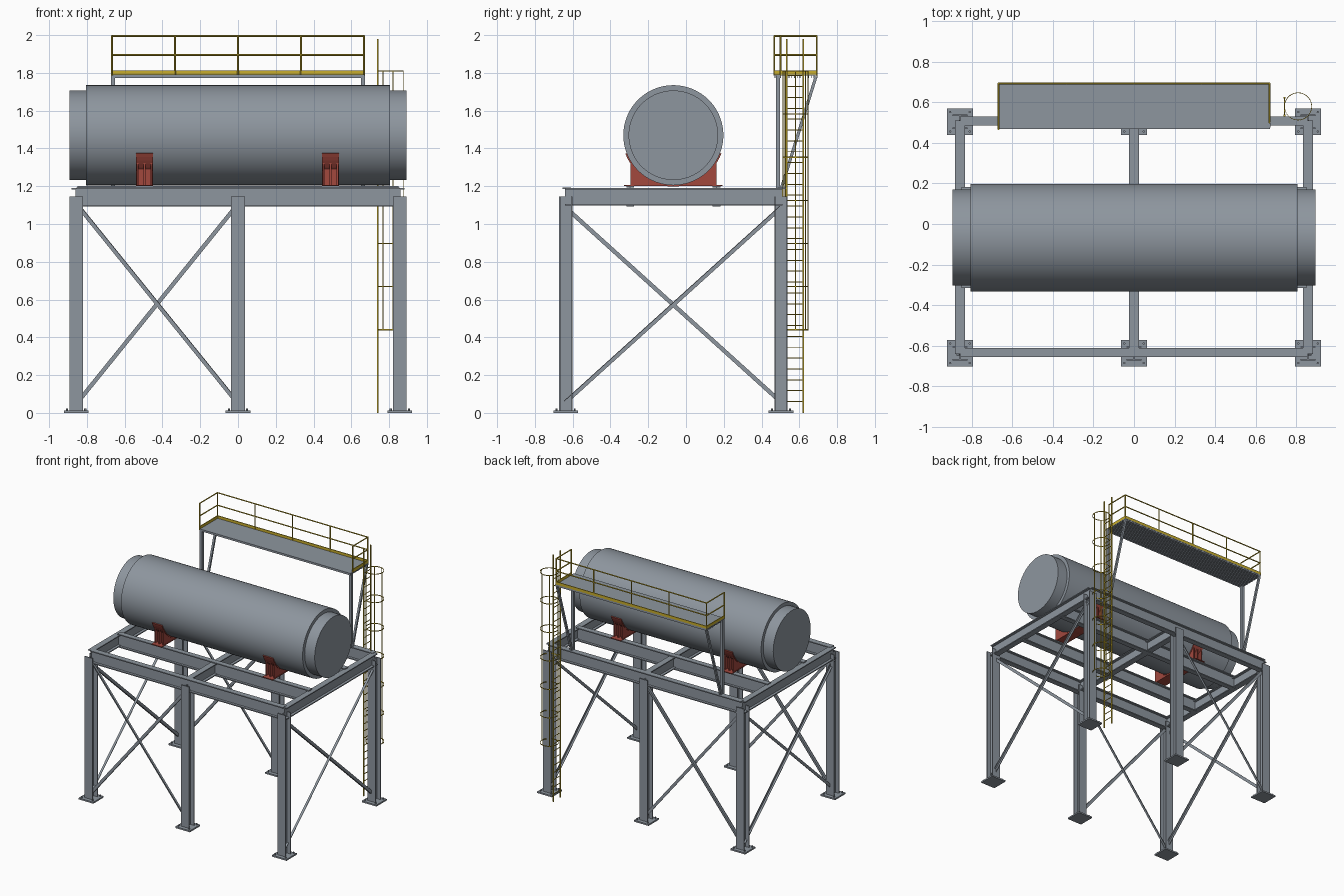
import bpy, bmesh, math
from mathutils import Vector

if "Cube" in bpy.data.objects:
    bpy.data.objects.remove(bpy.data.objects["Cube"])

def material(name, rgb):
    m = bpy.data.materials.new(name)
    m.diffuse_color = (*rgb, 1)
    m.use_nodes = True
    m.node_tree.nodes["Principled BSDF"].inputs["Base Color"].default_value = m.diffuse_color
    return m

GREY = material("steel_grey", (0.27, 0.305, 0.345))
RED = material("saddle_red", (0.36, 0.065, 0.048))
YELLOW = material("safety_yellow", (0.58, 0.42, 0.025))
X, Y, Z = Vector((1, 0, 0)), Vector((0, 1, 0)), Vector((0, 0, 1))

# ---- profiles ----
def rect(w, h):
    return [(-w/2, -h/2), (w/2, -h/2), (w/2, h/2), (-w/2, h/2)]

def ibeam(w, h, tf, tw):
    a, b, t, i = w/2, h/2, tw/2, h/2 - tf
    return [(-a, -b), (a, -b), (a, -i), (t, -i), (t, i), (a, i),
            (a, b), (-a, b), (-a, i), (-t, i), (-t, -i), (-a, -i)]

def ngon(r, n):
    return [(r*math.cos(2*math.pi*k/n), r*math.sin(2*math.pi*k/n)) for k in range(n)]

def arc(r, a0, a1, n):
    angles = [math.radians(a0 + (a1 - a0)*k/n) for k in range(n + 1)]
    return [(r*math.cos(a), r*math.sin(a)) for a in angles]

ANGLE = [(-.011, 0), (.011, 0), (.011, .004), (-.007, .004), (-.007, .018), (-.011, .018)]

# ---- one object made of straight sweeps: (profile, start, end, up) ----
def part(name, mat, sweeps, smooth=False):
    bm = bmesh.new()
    for prof, p0, p1, up in sweeps:
        p0, p1 = Vector(p0), Vector(p1)
        d = (p1 - p0).normalized()
        u = d.cross(up).normalized()
        v = u.cross(d)
        a, b = [[bm.verts.new(p + u*s + v*t) for s, t in prof] for p in (p0, p1)]
        n = len(prof)
        bm.faces.new(a[::-1])
        bm.faces.new(b)
        for k in range(n):
            bm.faces.new((a[k], a[(k+1) % n], b[(k+1) % n], b[k]))
    bmesh.ops.recalc_face_normals(bm, faces=bm.faces)
    me = bpy.data.meshes.new(name)
    bm.to_mesh(me)
    bm.free()
    me.materials.append(mat)
    ob = bpy.data.objects.new(name, me)
    bpy.context.collection.objects.link(ob)
    if smooth:
        bpy.ops.object.select_all(action='DESELECT')
        ob.select_set(True)
        bpy.context.view_layer.objects.active = ob
        bpy.ops.object.shade_smooth_by_angle(angle=math.radians(30))
    return ob

CX, YF, YB = .857, -.637, .503
feet = [(x, y) for x in (-CX, 0, CX) for y in (YF, YB)]

# Columns, base plates and anchor bolts
part("columns", GREY, [(ibeam(.072, .07, .007, .006), (x, y, .01), (x, y, 1.145), Y) for x, y in feet])
part("base_plates", GREY, [(rect(.13, .13), (x, y, 0), (x, y, .012), Y) for x, y in feet])
part("anchor_bolts", GREY, [(ngon(.006, 6), (x+i, y+j, .01), (x+i, y+j, .024), Y)
                            for x, y in feet for i in (-.048, .048) for j in (-.048, .048)])

# Deck beams
part("long_edge_beams", GREY, [(ibeam(.045, .1, .008, .006), (-.855, y, 1.143), (.855, y, 1.143), Z)
                               for y in (-.632, .508)])
part("cross_beams", GREY, [(ibeam(.048, .092, .008, .006), (x, -.64, 1.144), (x, .51, 1.144), Z)
                           for x in (-CX, 0, CX)])
TY, TZ, R = -.067, 1.47, .265
part("saddle_beams", GREY, [(ibeam(.042, .107, .008, .006), (-.85, TY+s, 1.1465), (.85, TY+s, 1.1465), Z)
                            for s in (-.228, .228)])

# Cross bracing: left bay front and back, both ends
part("long_braces", GREY, [b for y in (YF, YB) for b in (
    (ANGLE, (-.85, y, .055), (-.005, y, 1.1), Y),
    (ANGLE, (-.85, y, 1.1), (-.005, y, .055), -Y))])
part("end_braces", GREY, [b for x in (-CX, CX) for b in (
    (ANGLE, (x, -.64, .055), (x, .505, 1.09), X),
    (ANGLE, (x, -.64, 1.09), (x, .505, .055), -X))])

# Tank shell and stepped ends
part("tank_shell", GREY, [(ngon(R, 72), (-.805, TY, TZ), (.805, TY, TZ), Z)], True)
part("tank_ends", GREY, [(ngon(.237, 72), (s*.8, TY, TZ), (s*.893, TY, TZ), Z) for s in (-1, 1)], True)

# Saddles: base plate, ribs cut to the tank, back plates, wear band
low = math.degrees(math.acos(.228/.267))
web = [(-.228, -.268), (.228, -.268)] + arc(.267, -low, -180+low, 24)
band = arc(.272, -159, -21, 32) + arc(.264, -21, -159, 32)
for name, sx in (("left_saddle", -.495), ("right_saddle", .49)):
    sweeps = [(rect(.52, .006), (sx-.045, TY, 1.203), (sx+.045, TY, 1.203), Z),
              (band, (sx-.045, TY, TZ), (sx+.045, TY, TZ), Z)]
    sweeps += [(web, (sx+o-.005, TY, TZ), (sx+o+.005, TY, TZ), Z) for o in (-.036, 0, .036)]
    sweeps += [(rect(.008, .115), (sx-.036, TY+o, 1.26), (sx+.036, TY+o, 1.26), Z) for o in (-.2, .2)]
    part(name, RED, sweeps)

# Platform: deck, grating bars, posts and struts
P0, P1, PX = .467, .697, .67
part("platform_deck", GREY, [(rect(P1-P0, .006), (-PX, (P0+P1)/2, 1.788), (PX, (P0+P1)/2, 1.788), Z)])
part("grating_bars", GREY, [(rect(.004, .012), (-PX, P0+.004+k*.0148, 1.78), (PX, P0+.004+k*.0148, 1.78), Z)
                            for k in range(16)])
part("platform_posts", GREY, [(rect(.022, .022), (x, .487, 1.19), (x, .487, 1.786), Y) for x in (-.662, .662)])
part("platform_struts", GREY, [(rect(.016, .016), (x, .505, 1.19), (x, .688, 1.78), X) for x in (-.662, .662)])

# Toe boards and handrails
RY = .692
part("toe_boards", YELLOW,
     [(rect(.006, .024), (-PX, RY+.002, 1.8), (PX, RY+.002, 1.8), Z)] +
     [(rect(.006, .024), (s*.667, y, 1.8), (s*.667, RY, 1.8), Z) for s, y in ((-1, P0), (1, .5))])
bar = ngon(.0045, 8)
rails = [(bar, (x, RY, 1.785), (x, RY, 1.998), Y) for x in (-.667, -.333, 0, .333, .667)]
for s, y in ((-1, P0), (1, .5)):
    rails.append((bar, (s*.667, y, 1.785), (s*.667, y, 1.998), Y))
    rails += [(bar, (s*.667, y, z), (s*.667, RY, z), Z) for z in (1.895, 1.9955)]
rails += [(bar, (-PX, RY, z), (PX, RY, z), Z) for z in (1.895, 1.9955)]
part("handrails", YELLOW, rails, True)

# Ladder with safety cage
LX, L0, L1 = .741, .534, .622
part("ladder_stringers", YELLOW, [(rect(.008, .008), (LX, y, 0), (LX, y, 1.98), Y) for y in (L0, L1)])
part("ladder_rungs", YELLOW, [(ngon(.003, 6), (LX, L0, .06+k*.0575), (LX, L1, .06+k*.0575), Z)
                              for k in range(31)])
HX, HY, HR = .808, .579, .067
hoops = []
for k in range(7):
    z = .44 + k*.2283
    pts = arc(HR, 0, 360, 36)
    hoops += [(rect(.003, .006), (HX+a[0], HY+a[1], z), (HX+b[0], HY+b[1], z), Z)
              for a, b in zip(pts, pts[1:])]
part("cage_hoops", YELLOW, hoops)
strips = []
for deg in (-127, -80, 0, 80, 127):
    a = math.radians(deg)
    x, y = HX + HR*math.cos(a), HY + HR*math.sin(a)
    strips.append((rect(.005, .004), (x, y, .44), (x, y, 1.81), Vector((math.cos(a), math.sin(a), 0))))
part("cage_strips", YELLOW, strips)
